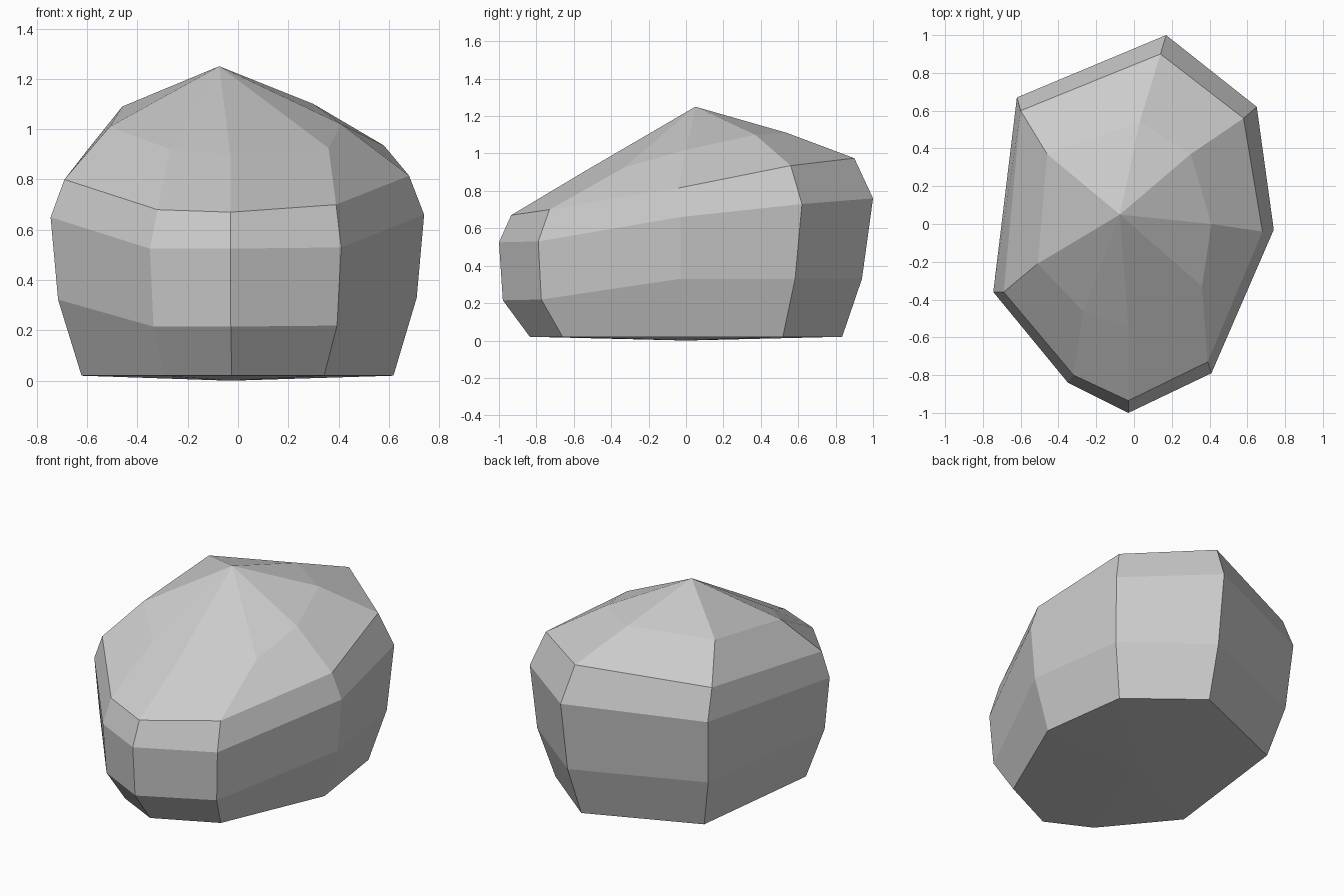
import bpy
import bmesh

# Remove the default object
default = bpy.data.objects.get("Cube")
if default:
    bpy.data.objects.remove(default, do_unlink=True)

# Single stone colour
stone = bpy.data.materials.new("stone_grey")
stone.use_nodes = True
colour = (0.6, 0.6, 0.6, 1.0)
stone.diffuse_color = colour
stone.node_tree.nodes["Principled BSDF"].inputs["Base Color"].default_value = colour

# Eight-sided rings, counter-clockwise from the back corner
girth = [(.17, 1, .76), (.65, .62, .73), (.74, -.03, .66), (.41, -.79, .53),
         (-.03, -1, .525), (-.35, -.84, .525), (-.745, -.36, .65), (-.62, .67, .73)]
shoulder = [(.14, .9, .975), (.58, .56, .935), (.68, -.04, .815), (.39, -.73, .7),
            (-.03, -.935, .67), (-.32, -.8, .68), (-.69, -.36, .8), (-.6, .6, .915)]
crown = [(.03, .54, 1.11), (.3, .37, 1.1), (.41, 0, 1.02), (.36, -.33, .925),
         (-.03, -.55, .9), (-.27, -.46, .92), (-.51, -.21, 1.01), (-.46, .37, 1.09)]


def scaled_ring(ring, scale, height):
    """Shrink a ring in plan and set its height from its original height."""
    return [(x * scale, y * scale, height(z)) for x, y, z in ring]


# The tapered lower half follows the girth outline
base = scaled_ring(girth, .835, lambda z: .02)
flank = scaled_ring(girth, .96, lambda z: min(.33, .215 + (z - .525) * .86))
flank = [(x, y * (1.02 if y < 0 else .98), z) for x, y, z in flank]


def build_boulder(name, rings, bottom, peak):
    """Join rings with quads and close both ends with fans."""
    bm = bmesh.new()
    loops = [[bm.verts.new(point) for point in ring] for ring in rings]
    count = len(loops[0])
    low, high = bm.verts.new(bottom), bm.verts.new(peak)
    for i in range(count):
        j = (i + 1) % count
        for under, over in zip(loops, loops[1:]):
            bm.faces.new((under[i], under[j], over[j], over[i]))
        bm.faces.new((low, loops[0][j], loops[0][i]))
        bm.faces.new((high, loops[-1][i], loops[-1][j]))
    bmesh.ops.recalc_face_normals(bm, faces=bm.faces)
    mesh = bpy.data.meshes.new(name)
    bm.to_mesh(mesh)
    bm.free()
    mesh.materials.append(stone)
    boulder = bpy.data.objects.new(name, mesh)
    bpy.context.collection.objects.link(boulder)
    return boulder


# Faceted boulder with a pointed top and a nearly flat underside
build_boulder("boulder", [base, flank, girth, shoulder, crown],
              bottom=(-.03, 0, 0), peak=(-.075, .05, 1.25))
